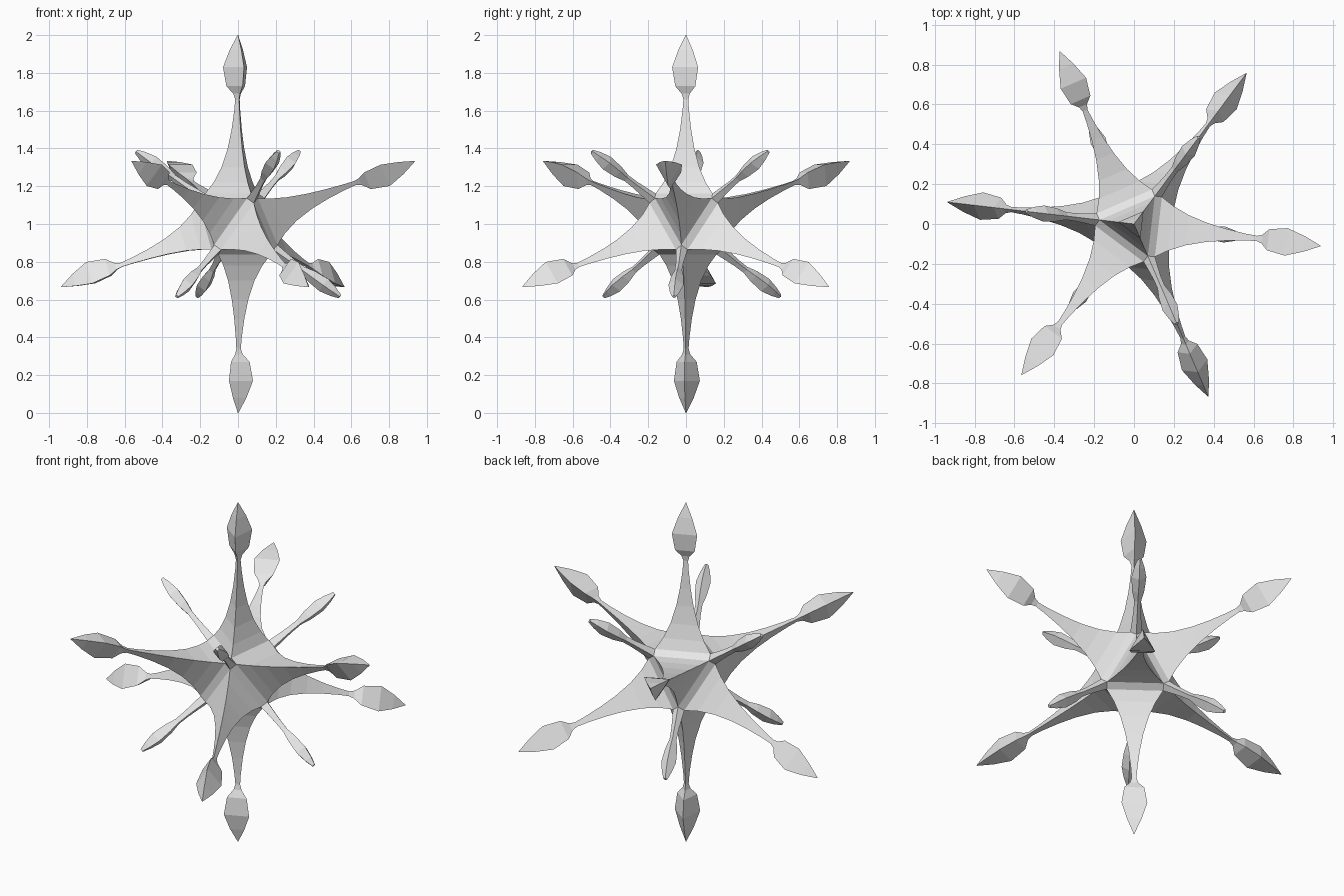
import bpy, bmesh, math
from itertools import product
from mathutils import Vector, Matrix

cube = bpy.data.objects.get("Cube")
if cube:
    bpy.data.objects.remove(cube, do_unlink=True)

grey = bpy.data.materials.new("light_grey")
grey.use_nodes = True
grey.diffuse_color = (0.8, 0.8, 0.8, 1)
grey.node_tree.nodes["Principled BSDF"].inputs["Base Color"].default_value = (0.8, 0.8, 0.8, 1)

# Octahedral frame standing on one of its triangular faces
A, B = 0.236, 0.022            # long and short corner coordinates of the core
TURN = 173.3
CENTRE = Vector((0, 0, 1))


def axis(k):
    a = math.radians(TURN + 120 * k)
    r = math.sqrt(2 / 3)
    return Vector((r * math.cos(a), r * math.sin(a), math.sqrt(1 / 3)))


FRAME = Matrix([axis(k) for k in range(3)]).transposed()


def make_object(name, bm):
    bmesh.ops.recalc_face_normals(bm, faces=bm.faces)
    mesh = bpy.data.meshes.new(name)
    bm.to_mesh(mesh)
    bm.free()
    mesh.materials.append(grey)
    obj = bpy.data.objects.new(name, mesh)
    bpy.context.collection.objects.link(obj)
    return obj


def make_spike(name, direction, corners, profile):
    """Loft a polygon along a direction; profile holds (distance, radius)."""
    bm = bmesh.new()
    d = (FRAME @ Vector(direction)).normalized()
    offsets = []
    for c in corners:
        p = FRAME @ Vector(c)
        offsets.append((p - d * p.dot(d)).normalized())
    rings = [[bm.verts.new(CENTRE + d * dist + o * rad) for o in offsets]
             for dist, rad in profile]
    n = len(offsets)
    for low, high in zip(rings, rings[1:]):
        for i in range(n):
            j = (i + 1) % n
            bm.faces.new((low[i], low[j], high[j], high[i]))
    bm.faces.new(rings[-1])
    # outward winding, since the base stays open against the core
    obj = make_object(name, bm)
    mesh = obj.data
    top = mesh.polygons[-1]
    if top.normal.dot(d) < 0:
        mesh.flip_normals()


LONG = [((A + 2 * B) / math.sqrt(3), (A - B) * math.sqrt(2 / 3)),
        (0.22, 0.13), (0.30, 0.088), (0.40, 0.055), (0.50, 0.034),
        (0.60, 0.02), (0.66, 0.015), (0.69, 0.025), (0.73, 0.062),
        (0.83, 0.08), (0.92, 0.045), (1.0, 0.002)]
SHORT = [(A, B * math.sqrt(2)), (0.30, 0.025), (0.36, 0.02), (0.42, 0.019),
         (0.48, 0.033), (0.56, 0.04), (0.62, 0.027), (0.665, 0.011)]

# Long three-sided spikes on the eight triangular faces
for n, s in enumerate(product((1, -1), repeat=3), 1):
    corners = [[s[i] * (A if i == k else B) for i in range(3)] for k in range(3)]
    make_spike(f"long_spike_{n}", s, corners, LONG)

# Short four-sided spikes on the six small square faces
for k, s in product(range(3), (1, -1)):
    direction = [0, 0, 0]
    direction[k] = s
    corners = []
    for u, v in ((1, 1), (-1, 1), (-1, -1), (1, -1)):
        c = [0, 0, 0]
        c[k], c[(k + 1) % 3], c[(k + 2) % 3] = s * A, u * B, v * B
        corners.append(c)
    make_spike(f"short_spike_{k * 2 + (s < 0) + 1}", direction, corners, SHORT)

# Core: narrow strips joining the spike bases along the octahedron edges
bm = bmesh.new()
for k, s, t in product(range(3), (1, -1), (1, -1)):
    quad = []
    for a, b, w in ((A, B, B), (B, A, B), (B, A, -B), (A, B, -B)):
        c = Vector((0, 0, 0))
        c[k], c[(k + 1) % 3], c[(k + 2) % 3] = s * a, t * b, w
        quad.append(bm.verts.new(CENTRE + FRAME @ c))
    bm.faces.new(quad)
bmesh.ops.remove_doubles(bm, verts=bm.verts, dist=0.0001)
for f in bm.faces:
    f.normal_update()
core = make_object("core_strips", bm)
first = core.data.polygons[0]
if first.normal.dot(first.center - CENTRE) < 0:
    core.data.flip_normals()
